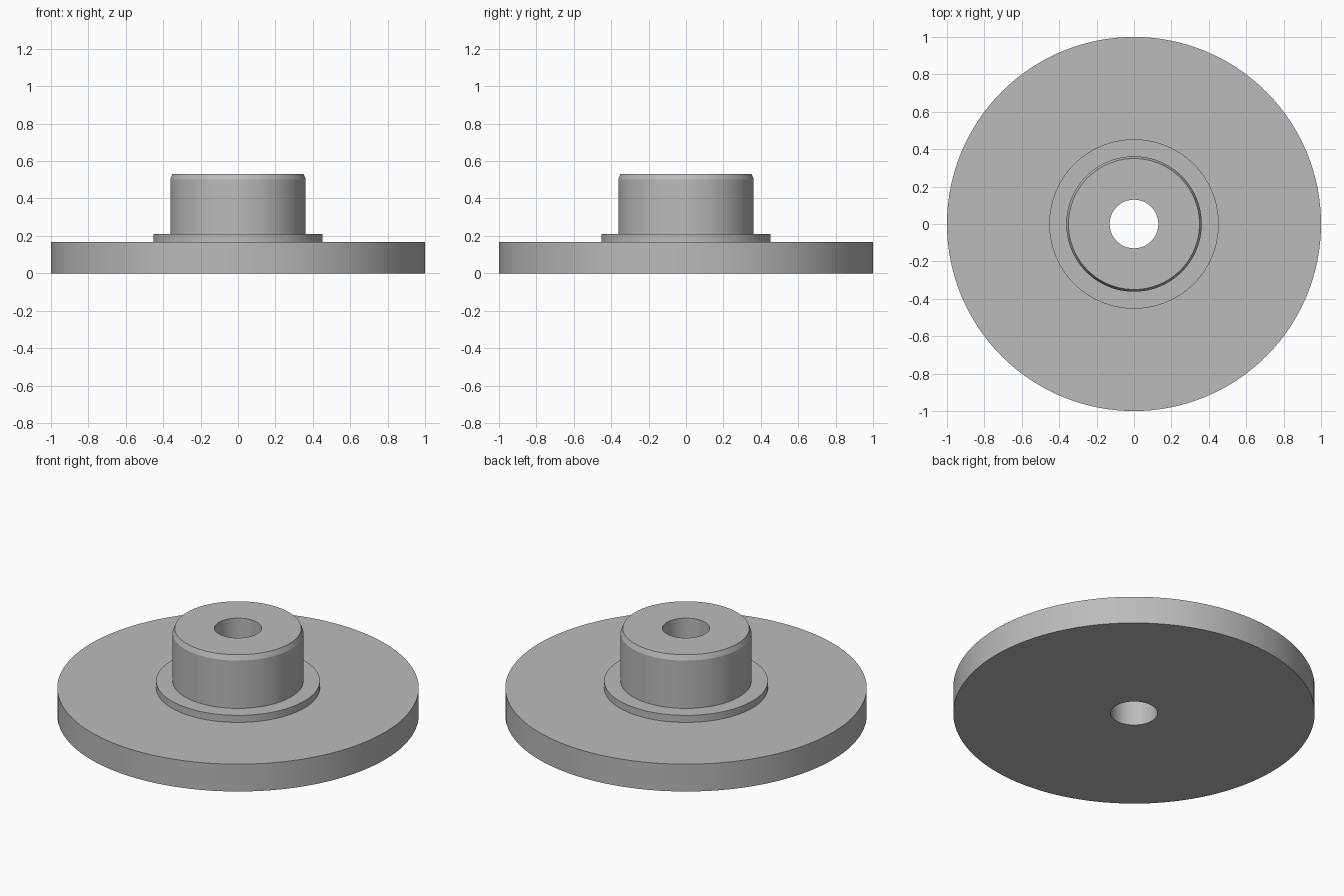
import bpy, bmesh, math

cube = bpy.data.objects.get("Cube")
if cube:
    bpy.data.objects.remove(cube, do_unlink=True)

# Plain grey metal
grey = bpy.data.materials.new("grey_metal")
grey.use_nodes = True
colour = (0.5, 0.5, 0.5, 1)
grey.diffuse_color = colour
grey.node_tree.nodes["Principled BSDF"].inputs["Base Color"].default_value = colour


def lathe(name, profile, steps=128):
    """Revolve a closed (radius, height) profile about z."""
    bm = bmesh.new()
    verts = [bm.verts.new((r, 0, z)) for r, z in profile]
    edges = [bm.edges.new((a, b)) for a, b in zip(verts, verts[1:] + verts[:1])]
    bmesh.ops.spin(bm, geom=verts + edges, cent=(0, 0, 0), axis=(0, 0, 1),
                   angle=math.tau, steps=steps, use_merge=True)
    bmesh.ops.remove_doubles(bm, verts=bm.verts, dist=1e-5)
    bmesh.ops.recalc_face_normals(bm, faces=bm.faces)
    mesh = bpy.data.meshes.new(name)
    bm.to_mesh(mesh)
    bm.free()
    mesh.materials.append(grey)
    obj = bpy.data.objects.new(name, mesh)
    bpy.context.collection.objects.link(obj)
    bpy.ops.object.select_all(action="DESELECT")
    obj.select_set(True)
    bpy.context.view_layer.objects.active = obj
    bpy.ops.object.shade_smooth_by_angle(angle=math.radians(20))
    return obj


# Flange disc, raised shoulder and chamfered hub around one through bore
BORE, DISC, SHOULDER, HUB = 0.13, 1.0, 0.453, 0.362
DISC_TOP, SHOULDER_TOP, HUB_TOP = 0.167, 0.21, 0.532
CHAMFER_WIDTH, CHAMFER_HEIGHT = 0.012, 0.03

lathe("flanged_hub", [
    (BORE, 0), (DISC, 0), (DISC, DISC_TOP),
    (SHOULDER, DISC_TOP), (SHOULDER, SHOULDER_TOP),
    (HUB, SHOULDER_TOP), (HUB, HUB_TOP - CHAMFER_HEIGHT),
    (HUB - CHAMFER_WIDTH, HUB_TOP), (BORE, HUB_TOP),
])
